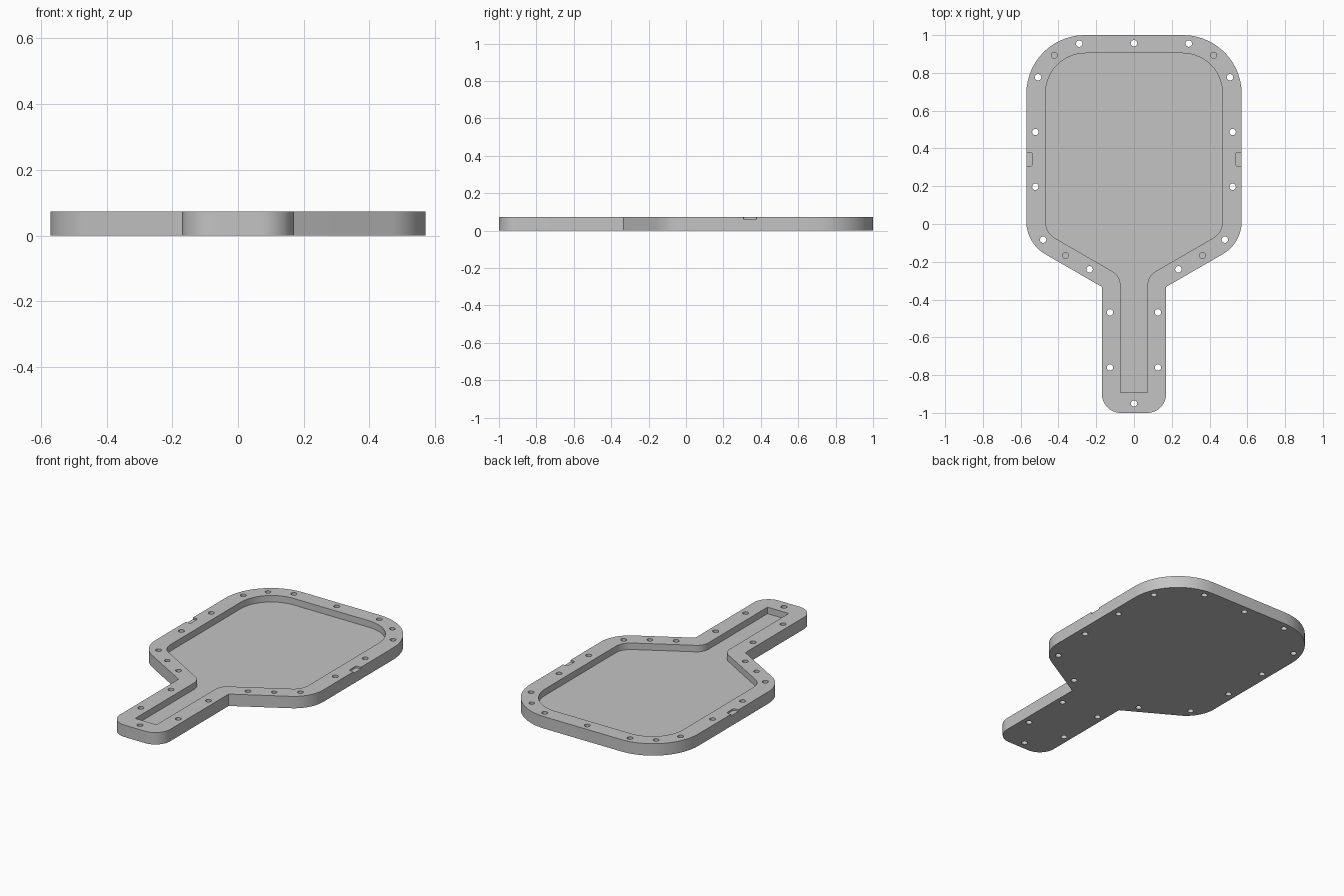
import bpy
import bmesh
import math
from mathutils import Vector

if "Cube" in bpy.data.objects:
    bpy.data.objects.remove(bpy.data.objects["Cube"])

HEIGHT = 0.073
FLOOR = 0.033


def mirrored(half):
    """Close a right-hand half profile of (x, y, corner radius) with its mirror."""
    return half + [(-x, y, r) for x, y, r in reversed(half)]


def rounded(corners, steps=14):
    """Turn (x, y, radius) corners into a filleted 2D loop."""
    loop = []
    for i, (x, y, r) in enumerate(corners):
        p = Vector((x, y))
        if r == 0:
            loop.append(p)
            continue
        a = (Vector(corners[i - 1][:2]) - p).normalized()
        b = (Vector(corners[(i + 1) % len(corners)][:2]) - p).normalized()
        half = a.angle(b) / 2
        centre = p + (a + b).normalized() * (r / math.sin(half))
        start = p + a * (r / math.tan(half)) - centre
        end = p + b * (r / math.tan(half)) - centre
        a0 = math.atan2(start.y, start.x)
        sweep = math.atan2(end.y, end.x) - a0
        sweep = (sweep + math.pi) % (2 * math.pi) - math.pi
        for k in range(steps + 1):
            t = a0 + sweep * k / steps
            loop.append(centre + Vector((math.cos(t), math.sin(t))) * r)
    return loop


def prism(bm, loop, z0, z1):
    """Extrude a 2D loop between two heights."""
    low = [bm.verts.new((p.x, p.y, z0)) for p in loop]
    high = [bm.verts.new((p.x, p.y, z1)) for p in loop]
    bm.faces.new(low)
    bm.faces.new(high)
    for i in range(len(loop)):
        bm.faces.new((low[i - 1], low[i], high[i], high[i - 1]))


def circle(x, y, r, sides=24):
    return [Vector((x + r * math.cos(2 * math.pi * k / sides),
                    y + r * math.sin(2 * math.pi * k / sides))) for k in range(sides)]


def to_object(bm, name):
    bmesh.ops.recalc_face_normals(bm, faces=bm.faces)
    mesh = bpy.data.meshes.new(name)
    bm.to_mesh(mesh)
    bm.free()
    ob = bpy.data.objects.new(name, mesh)
    bpy.context.collection.objects.link(ob)
    return ob


# Solid plate: broad rounded head with a straight handle
bm = bmesh.new()
outline = mirrored([(0.17, -1, 0.1), (0.17, -0.333, 0), (0.57, -0.102, 0.2), (0.57, 1, 0.31)])
prism(bm, rounded(outline), 0, HEIGHT)
tray = to_object(bm, "paddle_tray")

# Cutters: cavity, screw holes, blind pin holes and side notches
bm = bmesh.new()
top = HEIGHT + 0.05
cavity = mirrored([(0.072, -0.893, 0), (0.072, -0.275, 0.08),
                   (0.468, -0.046, 0.1), (0.468, 0.904, 0.21)])
prism(bm, rounded(cavity), FLOOR, top)

screw_holes = [(0.29, 0.955), (0.508, 0.777), (0.522, 0.487), (0.522, 0.197), (0.481, -0.083),
               (0.235, -0.24), (0.127, -0.468), (0.127, -0.76)]
pin_holes = [(0.422, 0.893), (0.362, -0.167)]
for y in (0.957, -0.95):
    prism(bm, circle(0, y, 0.017), -0.05, top)
for side in (-1, 1):
    for x, y in screw_holes:
        prism(bm, circle(side * x, y, 0.017), -0.05, top)
    for x, y in pin_holes:
        prism(bm, circle(side * x, y, 0.016), FLOOR, top)
    notch = [(side * 0.62, 0.307, 0), (side * 0.538, 0.307, 0.008),
             (side * 0.538, 0.377, 0.008), (side * 0.62, 0.377, 0)]
    prism(bm, rounded(notch, 4), HEIGHT - 0.01, top)
cutter = to_object(bm, "tray_cutter")
cutter.hide_render = True

# Apply the cut
cut = tray.modifiers.new("cut", 'BOOLEAN')
cut.operation = 'DIFFERENCE'
cut.solver = 'EXACT'
cut.object = cutter
bpy.ops.object.select_all(action='DESELECT')
tray.select_set(True)
bpy.context.view_layer.objects.active = tray
bpy.ops.object.modifier_apply(modifier=cut.name)
bpy.data.objects.remove(cutter)

# Material and shading
grey = bpy.data.materials.new("plain_grey")
grey.use_nodes = True
colour = (0.55, 0.55, 0.55, 1)
grey.diffuse_color = colour
grey.node_tree.nodes["Principled BSDF"].inputs["Base Color"].default_value = colour
tray.data.materials.clear()
tray.data.materials.append(grey)
bpy.ops.object.shade_smooth_by_angle(angle=math.radians(30))
